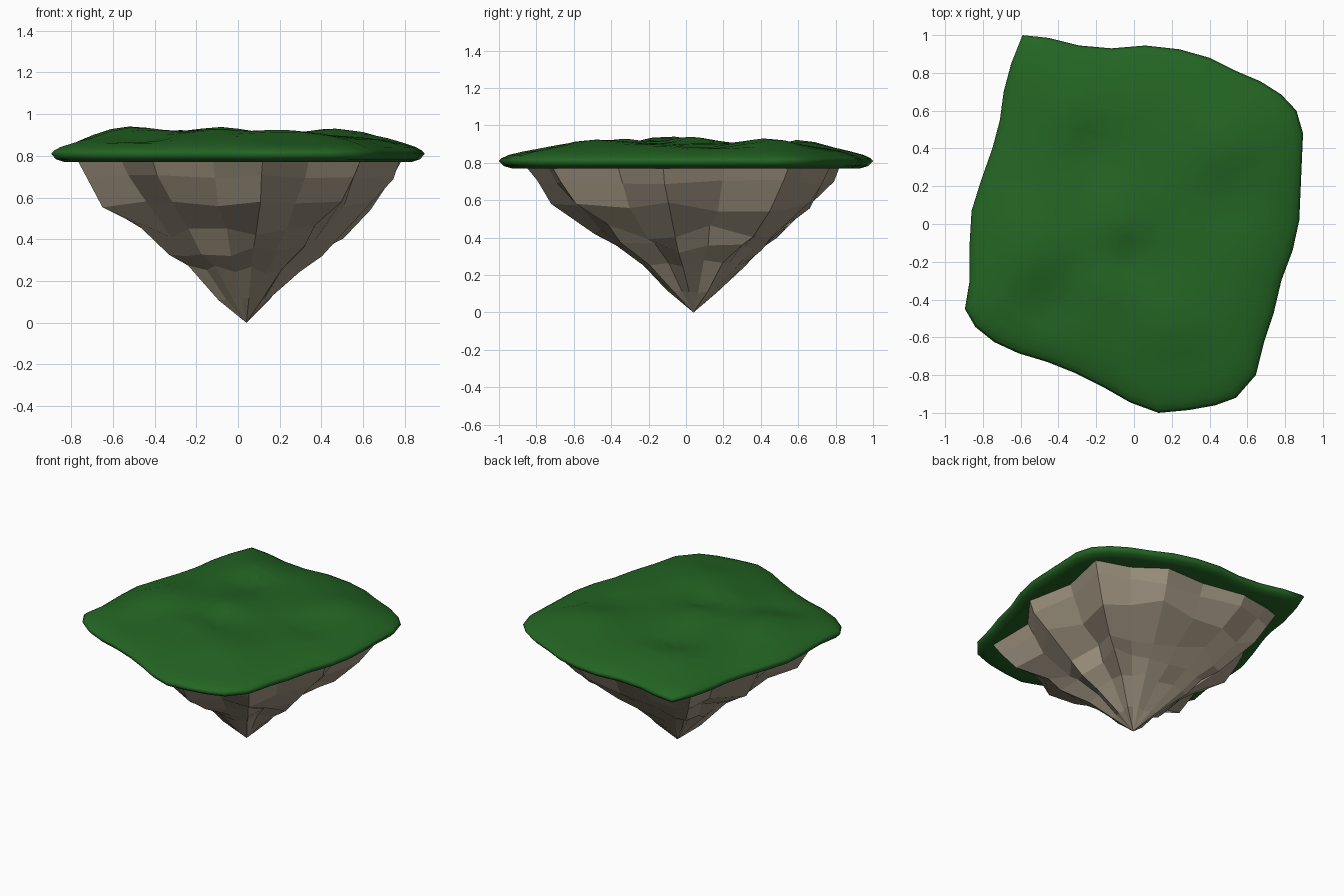
import bpy, bmesh, math, random

if "Cube" in bpy.data.objects:
    bpy.data.objects.remove(bpy.data.objects["Cube"])

random.seed(7)

# Island outline seen from above, counted clockwise from the back left corner
OUTLINE = [(-.59, 1), (-.45, .985), (-.29, .945), (-.12, .93), (.06, .945), (.24, .925),
           (.40, .88), (.54, .81), (.67, .755), (.78, .685), (.86, .60), (.895, .48),
           (.885, .25), (.875, .02), (.84, -.14), (.78, -.30), (.74, -.47), (.69, -.62),
           (.645, -.80), (.54, -.92), (.43, -.96), (.29, -.985), (.13, -1), (-.02, -.945),
           (-.16, -.865), (-.31, -.79), (-.46, -.73), (-.61, -.685), (-.74, -.625),
           (-.84, -.545), (-.895, -.45), (-.87, -.30), (-.87, -.10), (-.86, .07),
           (-.81, .23), (-.75, .40), (-.71, .55), (-.69, .70), (-.65, .85)]

# Soft mounds and hollows on the turf: x, y, height, radius
BUMPS = [(-.53, -.1, .045, .2), (-.08, .02, .035, .17), (.48, .45, .035, .2),
         (-.28, .6, .03, .16), (.2, -.5, .025, .2), (-.1, -.32, .03, .14),
         (-.48, -.44, -.03, .13), (-.02, -.2, -.03, .11),
         (-.2, .42, -.03, .13), (.52, .13, -.025, .14), (.25, -.76, -.015, .15)]


def build(name, rings, bottom, top, color):
    """Bridge closed rings of points, closing each end with a single vertex."""
    bm = bmesh.new()
    loops = [[bm.verts.new(p) for p in ring] for ring in rings]
    n = len(loops[0])
    for a, b in zip(loops, loops[1:]):
        for i in range(n):
            j = (i + 1) % n
            bm.faces.new((a[i], a[j], b[j], b[i]))
    for loop, point in ((loops[0], bottom), (loops[-1], top)):
        c = bm.verts.new(point)
        for i in range(n):
            bm.faces.new((loop[i], loop[(i + 1) % n], c))
    bmesh.ops.recalc_face_normals(bm, faces=bm.faces)
    mesh = bpy.data.meshes.new(name)
    bm.to_mesh(mesh)
    bm.free()
    obj = bpy.data.objects.new(name, mesh)
    bpy.context.collection.objects.link(obj)
    mat = bpy.data.materials.new(name)
    mat.diffuse_color = color
    mat.use_nodes = True
    mat.node_tree.nodes["Principled BSDF"].inputs["Base Color"].default_value = mat.diffuse_color
    mesh.materials.append(mat)
    return obj


def turf_height(x, y, z, weight):
    return z + weight * sum(h * math.exp(-((x - bx) ** 2 + (y - by) ** 2) / r ** 2)
                            for bx, by, h, r in BUMPS)


# Grass cap: flat underside, rounded rim and lumpy top (scale, height, bump weight)
PROFILE = [(.80, .772, 0), (.93, .77, 0), (.975, .783, 0), (1, .81, 0), (.985, .825, .1),
           (.95, .842, .4), (.88, .861, .8), (.8, .877, 1), (.7, .89, 1), (.6, .897, 1),
           (.5, .9, 1), (.4, .902, 1), (.3, .903, 1), (.2, .903, 1), (.1, .903, 1)]
grass_rings = [[(x * s, y * s, turf_height(x * s, y * s, z, w)) for x, y in OUTLINE]
               for s, z, w in PROFILE]
grass = build("grass_cap", grass_rings, (0, 0, .772), (0, 0, turf_height(0, 0, .903, 1)),
              (.017, .13, .017, 1))
for p in grass.data.polygons:
    p.use_smooth = True

# Rock underside: faceted ridges converging on one low tip
columns = OUTLINE[0:39:2]
ridge = [(.035 if i % 2 else -.05) + random.uniform(-.03, .03) for i in range(len(columns))]
TIP = (.04, .04, 0)
rock_rings = []
for s, z, jitter in [(.13, .115, .01), (.29, .255, .025), (.42, .35, .035), (.52, .43, .04),
                     (.69, .56, .035), (.80, .695, .015), (.85, .785, 0)]:
    ring = []
    for (x, y), r in zip(columns, ridge):
        k = s * (1 + r * 1.3) + random.uniform(-jitter, jitter)
        if s > .6:
            k += .035 * max(0, x)    # fuller ledge on the right
        t = 1 - s
        ring.append((x * k + TIP[0] * t, y * k + TIP[1] * t,
                     z + random.uniform(-jitter, jitter)))
    rock_rings.append(ring)
build("rock_underside", rock_rings, TIP, (0, 0, .785), (.36, .305, .225, 1))
